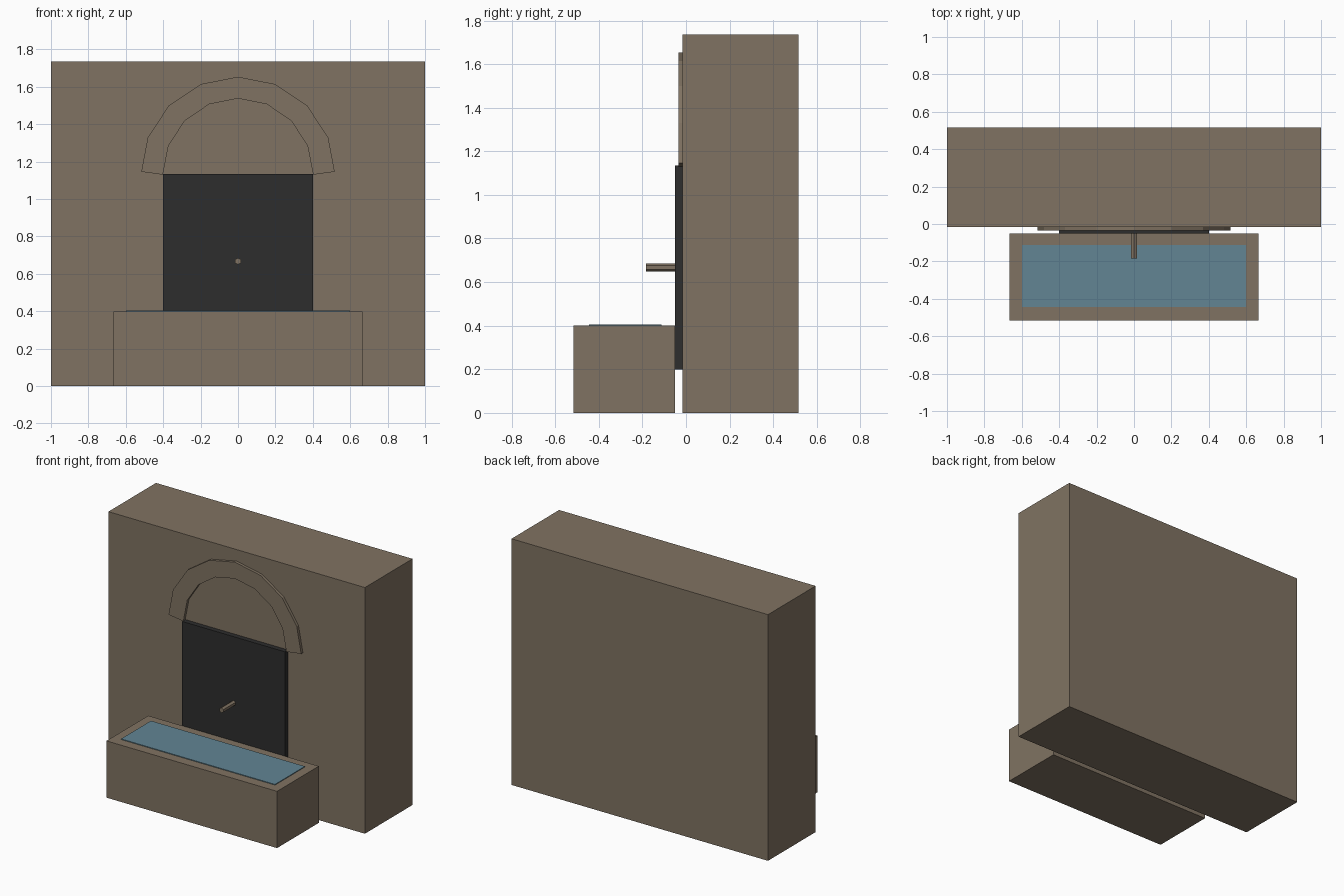
import bpy, math

cube = bpy.data.objects.get("Cube")
if cube:
    bpy.data.objects.remove(cube, do_unlink=True)


def material(name, rgb):
    m = bpy.data.materials.new(name)
    m.use_nodes = True
    m.diffuse_color = (*rgb, 1)
    node = next(n for n in m.node_tree.nodes if n.type == 'BSDF_PRINCIPLED')
    node.inputs["Base Color"].default_value = (*rgb, 1)
    return m


stone = material("warm stone", (0.216, 0.171, 0.122))
slate = material("dark slate", (0.026, 0.026, 0.026))
blue = material("water blue", (0.122, 0.235, 0.296))


def box(name, low, high, mat):
    centre = [(a + b) / 2 for a, b in zip(low, high)]
    bpy.ops.mesh.primitive_cube_add(size=1, location=centre)
    ob = bpy.context.object
    ob.name = name
    ob.scale = [b - a for a, b in zip(low, high)]
    bpy.ops.object.transform_apply(location=False, rotation=False, scale=True)
    ob.data.materials.append(mat)


# Wall, back panel, trough and water surface
box("wall", (-1, -0.015, 0), (1, 0.515, 1.735), stone)
box("back_panel", (-0.4, -0.05, 0.2), (0.4, -0.015, 1.135), slate)
box("trough", (-0.665, -0.515, 0), (0.665, -0.05, 0.4), stone)
box("water", (-0.6, -0.445, 0.4), (0.6, -0.112, 0.405), blue)

# Raised arch: one four-cornered section per step, bridged along the half circle
steps = 8
spring = 1.13
verts, faces = [], []
for i in range(steps + 1):
    a = math.pi * i / steps
    c, s = math.cos(a), math.sin(a)
    inner = (0.402 * c, spring + 0.408 * s)
    outer = (0.522 * c, spring + 0.524 * s)
    if i in (0, steps):  # the feet are cut at a slight slant
        outer = (0.517 * c, spring + 0.016)
    for x, z in (inner, outer):
        verts += [(x, -0.035, z), (x, -0.015, z)]
for i in range(steps):
    p, q = 4 * i, 4 * i + 4
    for a, b in ((0, 2), (2, 3), (3, 1), (1, 0)):
        faces.append((p + a, p + b, q + b, q + a))
e = 4 * steps
faces += [(0, 1, 3, 2), (e, e + 2, e + 3, e + 1)]
mesh = bpy.data.meshes.new("arch")
mesh.from_pydata(verts, [], faces)
mesh.materials.append(stone)
bpy.context.collection.objects.link(bpy.data.objects.new("arch", mesh))

# Six-sided water spout
bpy.ops.mesh.primitive_cylinder_add(vertices=6, radius=0.018, depth=0.135,
                                    location=(0, -0.117, 0.667),
                                    rotation=(math.pi / 2, 0, 0))
spout = bpy.context.object
spout.name = "spout"
spout.data.materials.append(stone)
